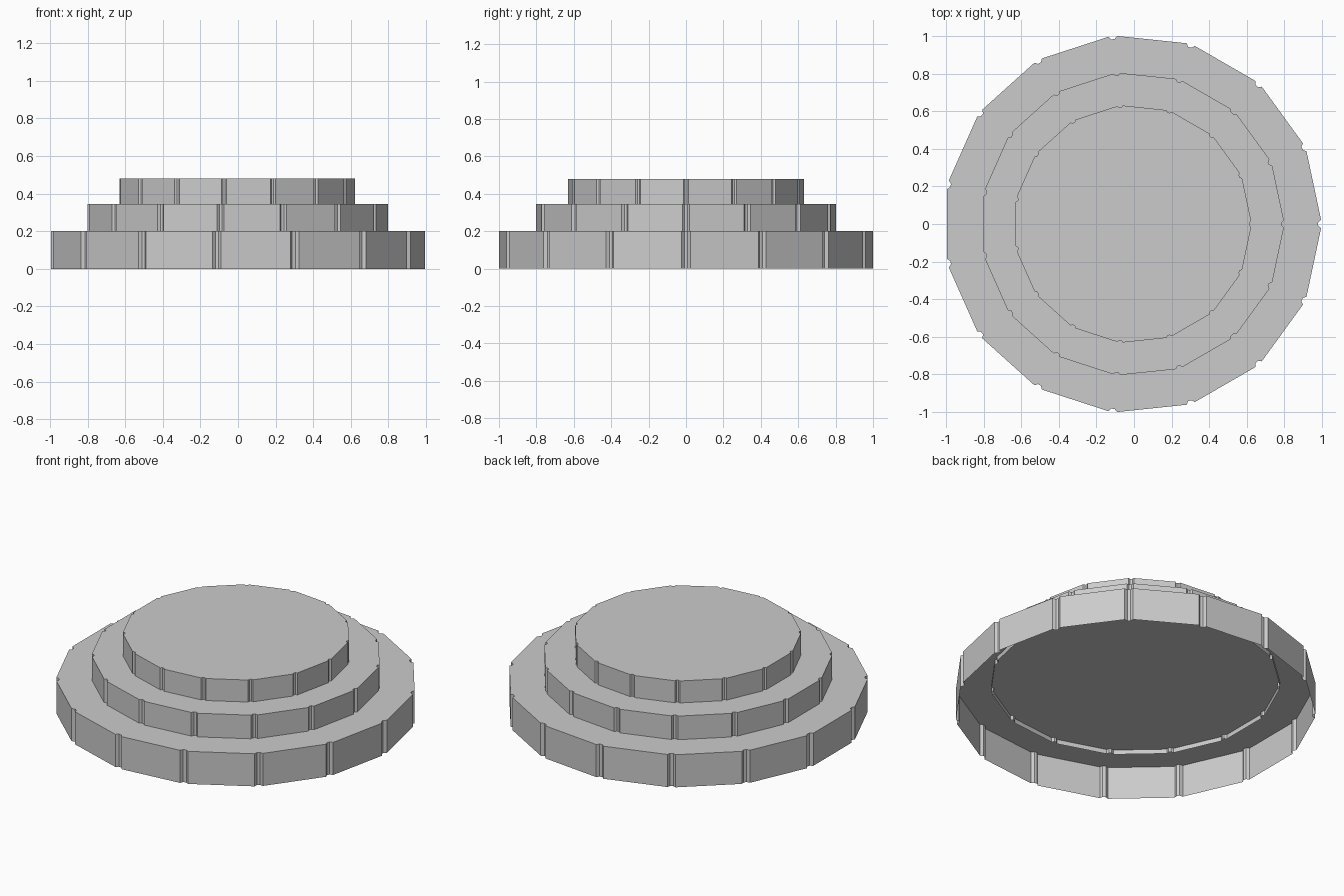
import bpy, bmesh, math
from mathutils import Vector

if "Cube" in bpy.data.objects:
    bpy.data.objects.remove(bpy.data.objects["Cube"])

SIDES = 15
CENTRE_X = -0.0085


def tier_outline(radius):
    """Fifteen-sided outline with a small groove cut into every corner."""
    corner = [(1.003, -0.023), (0.988, -0.009), (0.988, 0.009), (1.003, 0.023)]
    pts = []
    for i in range(SIDES):
        a = i * math.tau / SIDES
        for r, t in corner:
            r, t = r * radius, t * radius
            pts.append((CENTRE_X + r * math.cos(a) - t * math.sin(a),
                        r * math.sin(a) + t * math.cos(a)))
    return pts


def make_tier(name, radius, z0, z1):
    """Open-bottomed shell: grooved wall plus a fanned top."""
    bm = bmesh.new()
    outline = tier_outline(radius)
    low = [bm.verts.new((x, y, z0)) for x, y in outline]
    high = [bm.verts.new((x, y, z1)) for x, y in outline]
    mid = bm.verts.new(Vector((CENTRE_X, 0, z1)))
    n = len(outline)
    for i in range(n):
        j = (i + 1) % n
        bm.faces.new((low[i], low[j], high[j], high[i]))
        bm.faces.new((high[i], high[j], mid))
    mesh = bpy.data.meshes.new(name)
    bm.to_mesh(mesh)
    bm.free()
    obj = bpy.data.objects.new(name, mesh)
    bpy.context.collection.objects.link(obj)
    return obj


# Three stacked tiers; the upper ones sink slightly into the tier below
make_tier("bottom_tier", 1.0, 0.0, 0.2)
make_tier("middle_tier", 0.803, 0.172, 0.345)
make_tier("top_tier", 0.63, 0.32, 0.48)
